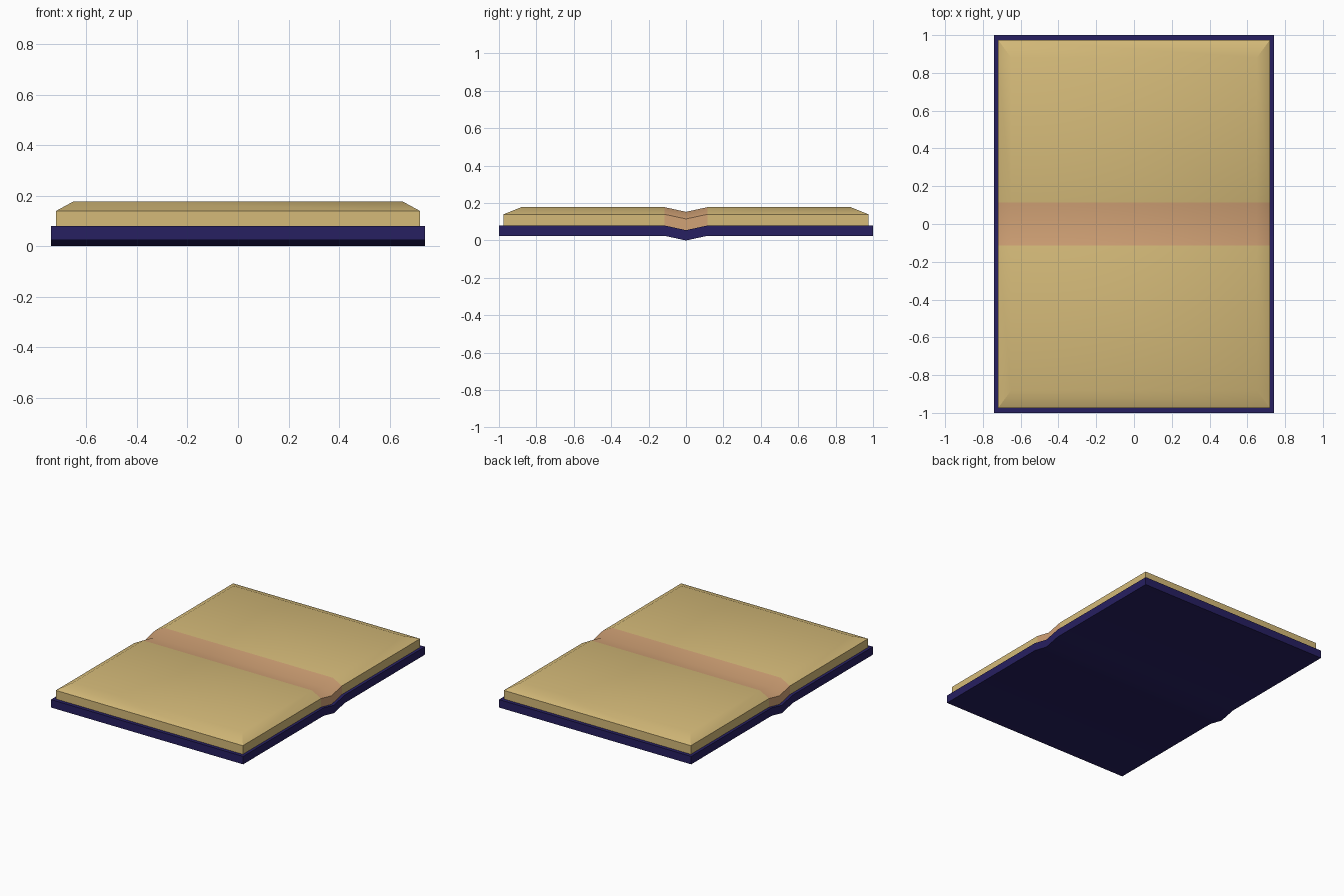
import bpy, bmesh, math

if "Cube" in bpy.data.objects:
    bpy.data.objects.remove(bpy.data.objects["Cube"])

def material(name, rgb):
    m = bpy.data.materials.new(name)
    m.diffuse_color = (*rgb, 1)
    m.use_nodes = True
    m.node_tree.nodes["Principled BSDF"].inputs["Base Color"].default_value = m.diffuse_color
    return m

NAVY = material("navy", (0.02, 0.014, 0.12))
PAPER = material("paper", (0.66, 0.49, 0.19))
FOLD = material("fold", (0.64, 0.36, 0.18))

FOLD_Y = 0.115    # half width of the central fold
DIP = 0.025       # depth of the fold

def loft(name, sections, mats):
    """Skin closed cross-sections given as (y, [(x, z), ...]) and cap the ends."""
    bm = bmesh.new()
    rings = [[bm.verts.new((x, y, z)) for x, z in pts] for y, pts in sections]
    n = len(rings[0])
    for a, b in zip(rings, rings[1:]):
        mid = (a[0].co.y + b[0].co.y) / 2
        for i in range(n):
            j = (i + 1) % n
            f = bm.faces.new((a[i], a[j], b[j], b[i]))
            f.material_index = 1 if len(mats) > 1 and abs(mid) < FOLD_Y else 0
    bm.faces.new(rings[0])
    bm.faces.new(rings[-1])
    bmesh.ops.remove_doubles(bm, verts=bm.verts, dist=1e-4)
    bmesh.ops.recalc_face_normals(bm, faces=bm.faces)
    me = bpy.data.meshes.new(name)
    bm.to_mesh(me)
    bm.free()
    ob = bpy.data.objects.new(name, me)
    bpy.context.collection.objects.link(ob)
    for m in mats:
        me.materials.append(m)
    bpy.ops.object.select_all(action='DESELECT')
    ob.select_set(True)
    bpy.context.view_layer.objects.active = ob
    bpy.ops.object.shade_smooth_by_angle(angle=math.radians(30))
    return ob

def dip(y):
    return DIP if y == 0 else 0

# Cover: a thin board creased at the spine
def cover_section(y):
    lo, hi = 0.025 - dip(y), 0.08 - dip(y)
    return y, [(-0.74, lo), (-0.74, hi), (0.74, hi), (0.74, lo)]

loft("cover", [cover_section(y) for y in (-1, -FOLD_Y, 0, FOLD_Y, 1)], [NAVY])

# Pages: a block with a shallow sloped rim, following the crease
def page_section(y, rim=False):
    d = dip(y)
    xi, top = (0.72, 0.14) if rim else (0.65, 0.178)
    half = [(0.72, 0.08 - d), (0.72, 0.14 - d), (xi, top - d)]
    return y, half + [(-x, z) for x, z in reversed(half)]

loft("pages",
     [page_section(-0.975, True)]
     + [page_section(y) for y in (-0.88, -FOLD_Y, 0, FOLD_Y, 0.88)]
     + [page_section(0.975, True)],
     [PAPER, FOLD])
